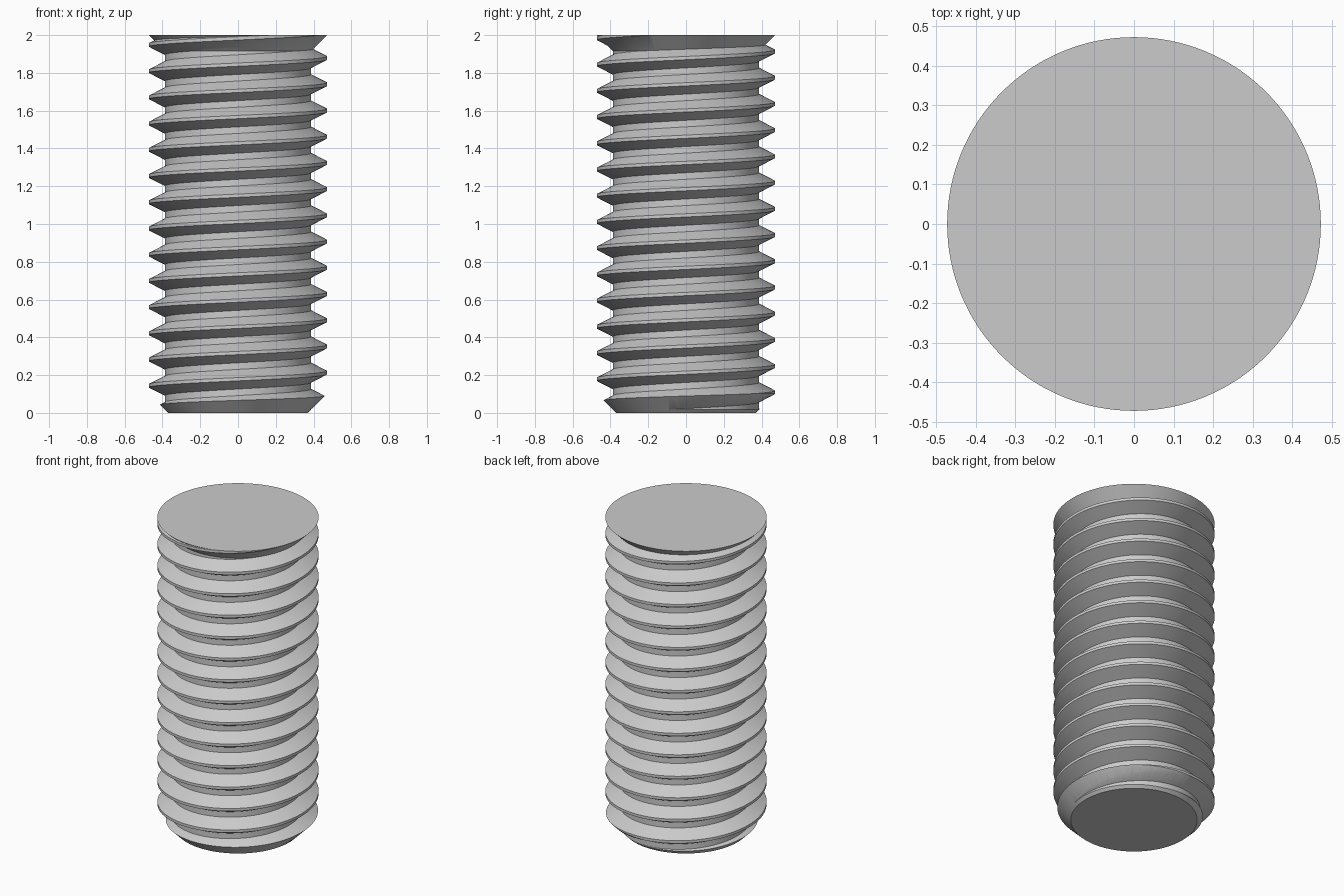
import bpy, bmesh, math

SEGS, TURNS = 128, 17
PITCH, CREST, ROOT = 0.1388, 0.472, 0.387
CREST_Z = 0.213            # height of a crest on the +x side
HEIGHT = 2.0

old = bpy.data.objects.get("Cube")
if old:
    bpy.data.objects.remove(old)

steel = bpy.data.materials.new("grey steel")
steel.use_nodes = True
colour = (0.6, 0.6, 0.6, 1)
steel.diffuse_color = colour
steel.node_tree.nodes["Principled BSDF"].inputs["Base Color"].default_value = colour


def make_object(name, bm):
    bmesh.ops.recalc_face_normals(bm, faces=bm.faces)
    mesh = bpy.data.meshes.new(name)
    bm.to_mesh(mesh)
    bm.free()
    mesh.materials.append(steel)
    obj = bpy.data.objects.new(name, mesh)
    bpy.context.collection.objects.link(obj)
    return obj


def lathe(name, profile):
    """Closed solid turned around z from (radius, height) points."""
    bm = bmesh.new()
    rings = [[bm.verts.new((r * math.cos(2 * math.pi * i / SEGS),
                            r * math.sin(2 * math.pi * i / SEGS), z))
              for i in range(SEGS)] for r, z in profile]
    for a, b in zip(rings, rings[1:]):
        for i in range(SEGS):
            j = (i + 1) % SEGS
            bm.faces.new((a[i], a[j], b[j], b[i]))
    bm.faces.new(rings[0])
    bm.faces.new(rings[-1])
    return make_object(name, bm)


def threaded_solid(name):
    """Right-handed helical thread, closed by a fan at each end."""
    half_crest, half_root = PITCH / 16, PITCH / 8
    profile = [(CREST, -half_crest), (CREST, half_crest),
               (ROOT, PITCH / 2 - half_root), (ROOT, PITCH / 2 + half_root)]
    bm = bmesh.new()
    start = CREST_Z - 3 * PITCH
    columns = []
    for i in range(SEGS):
        a = 2 * math.pi * i / SEGS
        columns.append([bm.verts.new((r * math.cos(a), r * math.sin(a),
                                      start + PITCH * (t + i / SEGS) + dz))
                        for t in range(TURNS + 1) for r, dz in profile])
    # The last column joins the first one a full turn higher
    columns.append(columns[0][len(profile):])
    for a, b in zip(columns, columns[1:]):
        for k in range(min(len(a), len(b)) - 1):
            bm.faces.new((a[k], b[k], b[k + 1], a[k + 1]))
    middle = start + PITCH * TURNS / 2
    rim = [e for e in bm.edges if e.is_boundary]
    for low in (True, False):
        edges = [e for e in rim if (e.verts[0].co.z < middle) == low]
        z = sum(e.verts[0].co.z for e in edges) / len(edges)
        hub = bm.verts.new((0, 0, z))
        for e in edges:
            bm.faces.new((e.verts[0], e.verts[1], hub))
    return make_object(name, bm)


def combine(target, tool, operation):
    mod = target.modifiers.new(operation.lower(), 'BOOLEAN')
    mod.operation, mod.solver, mod.object = operation, 'EXACT', tool
    bpy.context.view_layer.objects.active = target
    bpy.ops.object.modifier_apply(modifier=mod.name)
    bpy.data.objects.remove(tool)


rod = threaded_solid("threaded_rod")

# Flared end: a cone reaching full radius at the top face
flare = lathe("flared_end", [(0.25, HEIGHT - CREST + 0.25), (CREST + 0.2, HEIGHT + 0.2)])
combine(rod, flare, 'UNION')

# Trim to length with a chamfer at the bottom
blank = lathe("chamfered_blank", [(0.37, 0), (0.6, 0.23), (0.8, 0.3), (0.8, HEIGHT)])
combine(rod, blank, 'INTERSECT')

bpy.ops.object.select_all(action='DESELECT')
rod.select_set(True)
bpy.context.view_layer.objects.active = rod
bpy.ops.object.shade_smooth_by_angle(angle=math.radians(25))
